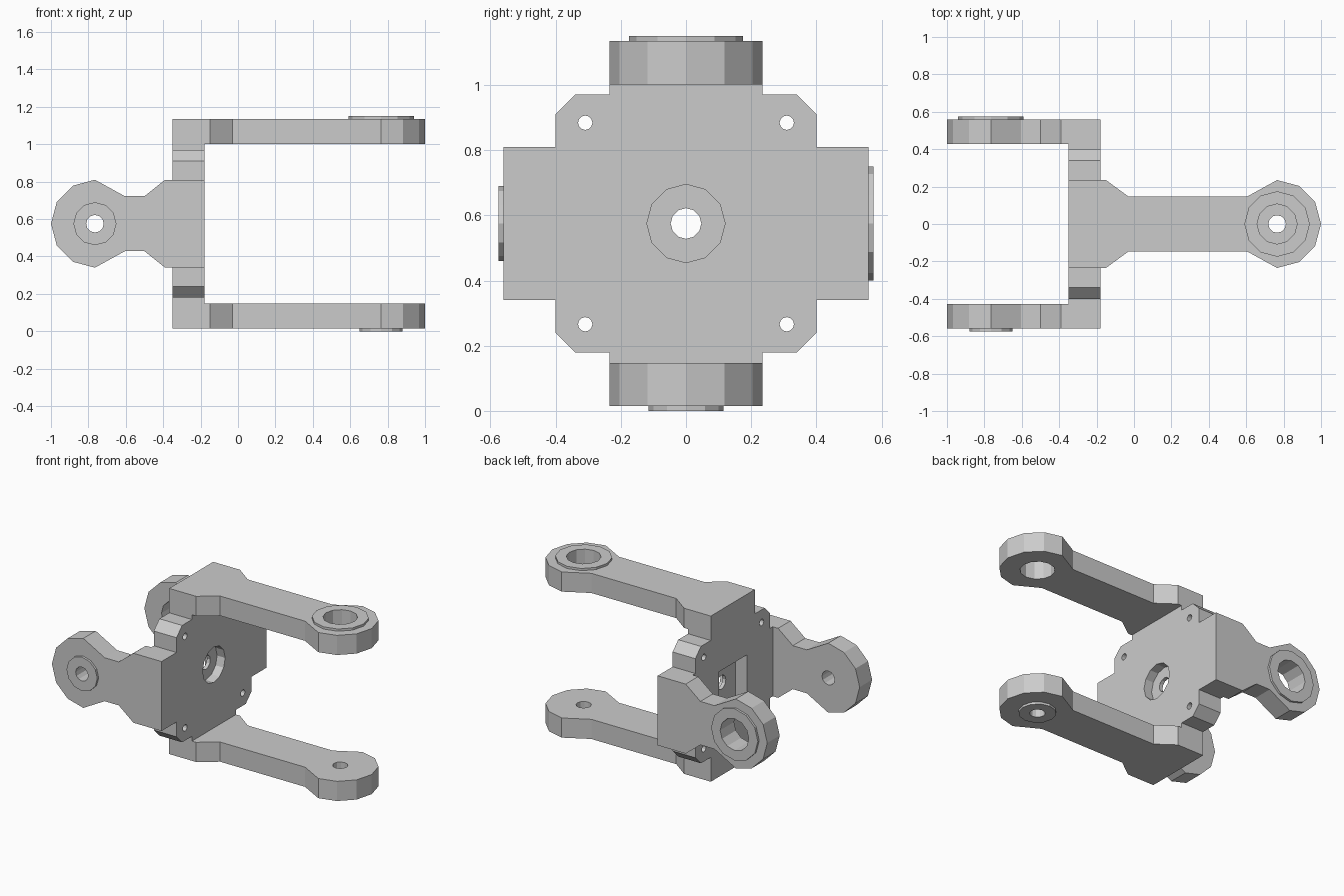
import bpy, bmesh
from math import sin, cos, radians
from mathutils import Vector

if "Cube" in bpy.data.objects:
    bpy.data.objects.remove(bpy.data.objects["Cube"])

CENTRE = Vector((0, 0, 0.575))
X, Y, Z = Vector((1, 0, 0)), Vector((0, 1, 0)), Vector((0, 0, 1))


def prism(name, pts, lo, hi, axes):
    """Extrude a 2D profile (u, v) along w from lo to hi."""
    u, v, w = axes
    bm = bmesh.new()
    rings = [[bm.verts.new(CENTRE + u * a + v * b + w * h) for a, b in pts] for h in (lo, hi)]
    bm.faces.new(rings[0])
    bm.faces.new(rings[1])
    n = len(pts)
    for i in range(n):
        j = (i + 1) % n
        bm.faces.new((rings[0][i], rings[0][j], rings[1][j], rings[1][i]))
    bmesh.ops.recalc_face_normals(bm, faces=bm.faces)
    mesh = bpy.data.meshes.new(name)
    bm.to_mesh(mesh)
    bm.free()
    ob = bpy.data.objects.new(name, mesh)
    bpy.context.collection.objects.link(ob)
    return ob


def circle(r, cu=0.0, cv=0.0, n=12, start=0, end=360):
    """Points of a polygonal circle or arc."""
    count = n if end - start == 360 else n * (end - start) // 360 + 1
    return [(cu + r * cos(radians(start + i * 360 / n)),
             cv + r * sin(radians(start + i * 360 / n))) for i in range(count)]


def combine(target, other, operation):
    mod = target.modifiers.new(operation.lower(), 'BOOLEAN')
    mod.operation, mod.solver, mod.object = operation, 'EXACT', other
    bpy.context.view_layer.objects.active = target
    bpy.ops.object.modifier_apply(modifier=mod.name)
    bpy.data.objects.remove(other)


# Cross-shaped centre plate
quarter = [(0.427, 0.235), (0.40, 0.235), (0.40, 0.335),
           (0.34, 0.395), (0.235, 0.395), (0.235, 0.427)]
half = quarter + [(-a, b) for a, b in reversed(quarter)]
outline = half + [(a, -b) for a, b in reversed(half)]
PLATE = (Y, Z, X)
body = prism("joint_bracket", outline, -0.35, -0.18, PLATE)

# Four fork arms: axes, root, neck start, neck end, collar radius, hole radius
TIP, END_R, NECK = 0.765, 0.235, 0.147
arms = [
    ((X, Y, Z), -0.35, -0.15, -0.03, 0.175, 0.107),
    ((X, Y, -Z), -0.35, -0.15, -0.03, 0.115, 0.047),
    ((-X, Z, Y), 0.18, 0.39, 0.50, 0.175, 0.107),
    ((-X, Z, -Y), 0.18, 0.39, 0.50, 0.115, 0.047),
]
for axes, root, n0, n1, collar_r, hole_r in arms:
    profile = ([(root, -END_R), (n0, -END_R), (n1, -NECK), (0.605, -NECK)]
               + circle(END_R, TIP, 0, 12, -90, 90)
               + [(0.605, NECK), (n1, NECK), (n0, END_R), (root, END_R)])
    arm = prism("fork_arm", profile, 0.427, 0.56, axes)
    combine(arm, prism("collar", circle(collar_r, TIP), 0.50, 0.575, axes), 'UNION')
    combine(arm, prism("pivot_hole", circle(hole_r, TIP), 0.3, 0.7, axes), 'DIFFERENCE')
    combine(body, arm, 'UNION')

# Plate recesses, centre hole and corner screw holes
s = 0.15
cuts = [
    (circle(0.12), -0.24, -0.10),
    ([(-s, -s), (s, -s), (s, s), (-s, s)], -0.45, -0.265),
    (circle(0.047), -0.45, -0.10),
]
cuts += [(circle(0.022, a, b), -0.45, -0.10) for a in (-0.309, 0.309) for b in (-0.309, 0.309)]
for pts, lo, hi in cuts:
    combine(body, prism("plate_cut", pts, lo, hi, PLATE), 'DIFFERENCE')
